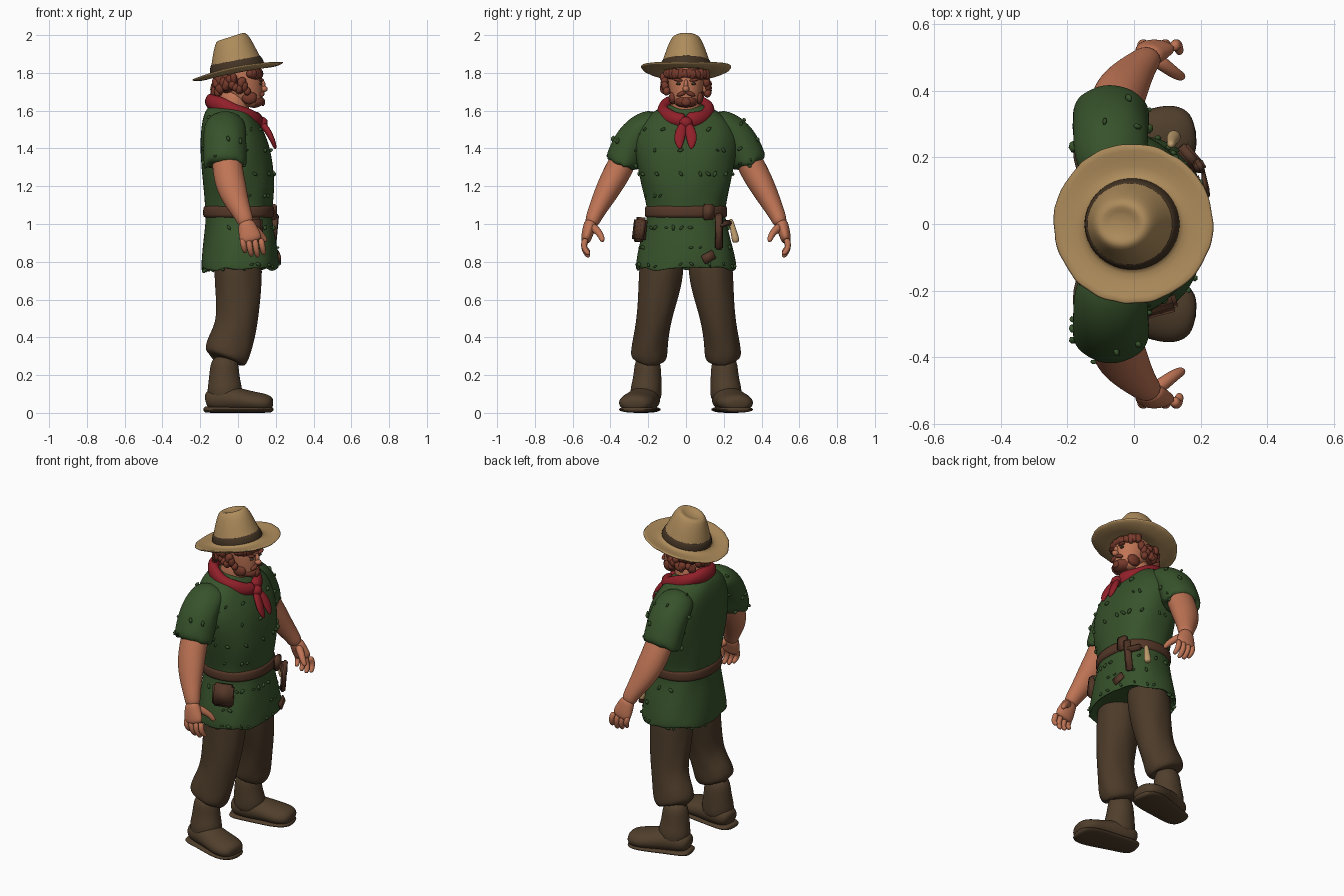
import bpy, bmesh, math, random
from mathutils import Vector, Matrix

random.seed(4)
X, Y, Z = Vector((1, 0, 0)), Vector((0, 1, 0)), Vector((0, 0, 1))


def mat(name, r, g, b):
    m = bpy.data.materials.new(name)
    m.diffuse_color = (r, g, b, 1)
    return m


GREEN = mat("tunic green", .038, .085, .024)
SKIN = mat("skin", .52, .175, .09)
STRAW = mat("straw", .42, .26, .105)
DARK = mat("dark brown", .055, .033, .017)
TROUSER = mat("trouser brown", .072, .043, .022)
BOOT = mat("boot brown", .08, .049, .025)
RED = mat("scarf red", .28, .014, .022)
HAIR = mat("auburn hair", .18, .042, .024)
LEATHER = mat("belt leather", .09, .038, .021)
CREAM = mat("cream", .5, .33, .15)


def finish(bm, name, m, sub=0):
    bmesh.ops.recalc_face_normals(bm, faces=bm.faces)
    me = bpy.data.meshes.new(name)
    bm.to_mesh(me)
    bm.free()
    ob = bpy.data.objects.new(name, me)
    bpy.context.collection.objects.link(ob)
    me.materials.append(m)
    me.polygons.foreach_set("use_smooth", [True] * len(me.polygons))
    if sub:
        ob.modifiers.new("smooth", "SUBSURF").levels = sub
        ob.modifiers["smooth"].render_levels = sub
    return ob


def tube(name, pts, m, s=1, axis=None, ref=X, n=16, sub=2, folds=0, jag=(), floor=False, power=1):
    """Loft rings (x, y, z, radius along ref, radius across); s=-1 mirrors in y."""
    bm, rings = bmesh.new(), []
    P = [Vector(p[:3]) for p in pts]
    for i, p in enumerate(pts):
        t = axis or (P[min(i + 1, len(P) - 1)] - P[max(i - 1, 0)]).normalized()
        u = (ref - t * ref.dot(t)).normalized()
        v = t.cross(u)
        ring = []
        for k in range(n):
            a = math.tau * k / n
            c, d = math.cos(a), math.sin(a)
            c, d = math.copysign(abs(c) ** power, c), math.copysign(abs(d) ** power, d)
            f = 1 + folds * math.sin(4 * a + 2.3 * i) + folds * math.sin(7 * a - 1.7 * i)
            q = P[i] + (u * c * p[3] + v * d * p[4]) * f
            if i in jag:
                q -= t * random.uniform(-.02, .02)
            if floor:
                q.z = max(q.z, 0)
            ring.append(bm.verts.new((q.x, q.y * s, q.z)))
        rings.append(ring)
    for r0, r1 in zip(rings, rings[1:]):
        for k in range(n):
            bm.faces.new((r0[k], r0[(k + 1) % n], r1[(k + 1) % n], r1[k]))
    bm.faces.new(rings[0])
    bm.faces.new(rings[-1])
    return finish(bm, name, m, sub)


def blobs(name, items, m, div=2):
    """Ellipsoids in one object: (location, radii, rotation matrix)."""
    bm = bmesh.new()
    for loc, rad, rot in items:
        M = Matrix.Translation(loc) @ rot.to_4x4() @ Matrix.Diagonal((*rad, 1))
        bmesh.ops.create_icosphere(bm, subdivisions=div, radius=1, matrix=M)
    return finish(bm, name, m)


def box(name, loc, size, m, rot=(0, 0, 0)):
    bm = bmesh.new()
    bmesh.ops.create_cube(bm, size=1, matrix=Matrix.Diagonal((*size, 1)))
    bmesh.ops.bevel(bm, geom=bm.edges[:], offset=min(size) * .25, segments=2, affect="EDGES")
    ob = finish(bm, name, m)
    ob.location, ob.rotation_euler = loc, rot
    return ob


I3 = Matrix.Identity(3)

# tunic with ragged hem, hollow below
tunic = tube("tunic", [(.01, 0, .80, .16, .2), (.01, 0, .78, .19, .25), (.01, 0, .745, .208, .272), (.01, 0, .82, .204, .262),
    (.01, 0, .93, .19, .235), (.005, 0, 1.03, .175, .207), (.003, 0, 1.1, .178, .207), (.005, 0, 1.2, .19, .236),
    (-.005, 0, 1.33, .192, .262), (-.02, 0, 1.45, .178, .278), (-.045, 0, 1.55, .148, .24),
    (-.055, 0, 1.61, .115, .15), (-.06, 0, 1.64, .07, .08)], GREEN, axis=Z, n=36, folds=.012, jag=(2,), power=.88)
clothes = [tunic]

for s, side in ((1, "left"), (-1, "right")):
    # sleeve, arm and hand
    clothes.append(tube(side + "_sleeve", [(-.06, .13, 1.54, .09, .07), (-.07, .21, 1.52, .112, .088), (-.07, .28, 1.45, .116, .1),
        (-.07, .32, 1.36, .116, .098), (-.068, .342, 1.3, .116, .098), (-.068, .337, 1.315, .09, .08)],
        GREEN, s, n=20, folds=.015, jag=(4,)))
    tube(side + "_arm", [(-.062, .30, 1.4, .08, .07), (-.055, .36, 1.28, .082, .075), (-.035, .41, 1.19, .082, .068),
        (.0, .457, 1.1, .062, .053), (.035, .492, 1.03, .045, .042), (.045, .502, .99, .043, .035)], SKIN, s)
    tube(side + "_palm", [(.04, .50, 1.02, .04, .035), (.05, .512, .98, .05, .035), (.062, .525, .94, .06, .03),
        (.072, .532, .9, .058, .025)], SKIN, s)
    for k in range(4):
        x, l = .022 + .033 * k, (.8, 1, 1.05, .92)[k]
        tube(side + "_finger", [(x, .53, .925, .018, .02), (x + .006, .543, .925 - .04 * l, .018, .018),
            (x + .012, .533, .925 - .073 * l, .016, .016), (x + .018, .51, .925 - .096 * l, .013, .013)], SKIN, s, n=8)
    tube(side + "_thumb", [(.06, .50, .99, .026, .026), (.1, .47, .965, .022, .022), (.13, .448, .935, .019, .018),
        (.15, .44, .905, .013, .013)], SKIN, s, n=8)
    # trouser leg gathered over the boot
    tube(side + "_trouser_leg", [(.0, .12, .88, .13, .12), (.003, .134, .7, .125, .117), (.0, .16, .56, .117, .1),
        (-.012, .177, .45, .11, .09), (-.045, .19, .36, .122, .095), (-.06, .197, .305, .122, .1),
        (-.065, .2, .275, .1, .085), (-.07, .2, .285, .06, .06)], TROUSER, s, folds=.022, n=24)
    # boot shaft, cuff, foot and sole
    tube(side + "_boot_shaft", [(-.07, .203, .31, .072, .068), (-.073, .203, .2, .08, .074), (-.07, .21, .14, .092, .083),
        (-.07, .212, .11, .095, .085), (-.07, .212, .05, .085, .08)], BOOT, s, folds=.012)
    tube(side + "_boot_foot", [(-.172, .20, .06, .04, .045), (-.14, .204, .07, .062, .073), (-.05, .22, .075, .075, .085),
        (.03, .245, .065, .06, .09), (.1, .262, .055, .055, .1), (.155, .272, .05, .05, .085),
        (.185, .276, .045, .03, .05)], BOOT, s, ref=Z, floor=True)
    tube(side + "_boot_sole", [(-.183, .20, .018, .017, .05), (-.15, .204, .018, .018, .08), (-.05, .225, .018, .018, .085),
        (.06, .25, .018, .018, .1), (.14, .27, .018, .018, .098), (.188, .276, .018, .017, .055)], BOOT, s, ref=Z, floor=True)

# leaf scraps caught on the cloth
scraps = []
for ob, count in zip(clothes, (75, 16, 16)):
    faces = [p for p in ob.data.polygons if p.area < .01 and (ob is not tunic or
             (p.normal.x > random.uniform(-.5, .4) and p.center.z < 1.55))]
    for p in random.sample(faces, min(count, len(faces))):
        rot = p.normal.to_track_quat("Z", "Y").to_matrix() @ Matrix.Rotation(random.random() * 6, 3, "Z")
        r = random.uniform(.007, .013)
        scraps.append((p.center + p.normal * .003, (r * 1.5, r * .8, r), rot))
blobs("leaf_scraps", scraps, GREEN, 1)

# belt, buckle and hanging gear
tube("belt", [(.004, 0, 1.03, .17, .2), (.004, 0, 1.035, .19, .22), (.004, 0, 1.065, .19, .219),
    (.004, 0, 1.095, .188, .219), (.004, 0, 1.1, .17, .2)], LEATHER, axis=Z, n=32, power=.88, sub=1)
box("buckle", (.186, .12, 1.063), (.03, .06, .085), LEATHER, (0, 0, .25))
box("belt_strap", (.19, .175, .96), (.03, .04, .19), LEATHER, (.05, .08, .5))
box("strap_loop", (.17, .2, 1.0), (.04, .09, .03), LEATHER, (.2, 0, .7))
box("tunic_patch", (.215, .12, .825), (.012, .07, .05), LEATHER, (.5, -.08, .2))
box("pouch", (.07, -.245, .97), (.12, .05, .13), LEATHER, (-.12, 0, .25))
tube("tool_handle", [(.11, .235, 1.03, .014, .014), (.115, .25, .97, .016, .016), (.12, .262, .92, .024, .022),
    (.12, .265, .9, .018, .018)], CREAM, n=10)

# neck, head and face
tube("neck", [(-.04, 0, 1.54, .1, .1), (-.02, 0, 1.62, .08, .08), (-.01, 0, 1.72, .08, .08)], SKIN)
tube("head", [(.07, 0, 1.618, .04, .045), (.055, 0, 1.64, .075, .07), (.032, 0, 1.69, .1, .088),
    (.022, 0, 1.75, .11, .097), (.01, 0, 1.81, .115, .1), (0, 0, 1.86, .08, .07)], SKIN, axis=Z)
blobs("nose", [((.135, 0, 1.715), (.023, .018, .018), I3), ((.128, 0, 1.735), (.018, .012, .03), I3)], SKIN)
blobs("ears", [((.015, s * .1, 1.72), (.02, .014, .032), I3) for s in (1, -1)], SKIN)
blobs("eyes", [((.122, s * .04, 1.742), (.009, .013, .007), I3) for s in (1, -1)], DARK)
blobs("brows", [((.124, s * .042, 1.762), (.014, .026, .008), Matrix.Rotation(s * .15, 3, "X")) for s in (1, -1)], HAIR)
blobs("beard", [((.085, 0, 1.65), (.056, .062, .036), I3), ((.132, 0, 1.645), (.012, .025, .022), I3)]
    + [((.06, s * .07, 1.668), (.042, .022, .036), I3) for s in (1, -1)]
    + [((.126, s * .022, 1.69), (.016, .03, .012), Matrix.Rotation(-s * .4, 3, "X")) for s in (1, -1)], HAIR)

# shaggy hair below the hat
locks = [((-.045, 0, 1.755), (.095, .115, .07), I3)]
for k in range(60):
    a = math.tau * k / 60 + random.uniform(-.05, .05)
    c, d = math.cos(a), math.sin(a)
    front = c > .5
    z = 1.795 if front else random.uniform(1.685, 1.77) + .03 * max(c, 0)
    r = .125 if front else .118
    locks.append(((-.01 + r * c, r * d, z), (.02, .02, random.uniform(.02, .034)),
                  Matrix.Rotation(random.uniform(-.6, .6), 3, "X")))
blobs("hair", locks, HAIR)

# scarf: tilted loop, knot and two tails
loop = []
for k in range(19):
    a = math.tau * k / 18
    loop.append((-.02 + .125 * math.cos(a), .122 * math.sin(a), 1.598 - .052 * math.cos(a),
                 .043 + .005 * math.sin(5 * a), .034))
tube("scarf_loop", loop, RED, ref=Z, n=12, sub=1, folds=.04)
blobs("scarf_knot", [((.125, 0, 1.535), (.034, .036, .034), I3)], RED)
for y in (-.035, .03):
    tube("scarf_tail", [(.125, y * .3, 1.535, .02, .02), (.16, y * .8, 1.49, .018, .032), (.185, y * 1.1, 1.44, .015, .03),
        (.2, y * .9, 1.395, .008, .008)], RED, n=10)

# straw hat: brim and pinched crown, tilted back
tilt = (0, -math.radians(11), 0)
hat = tube("straw_hat", [(0, 0, .012, .1, .1), (0, 0, -.004, .14, .14), (0, 0, -.006, .2, .2), (0, 0, .002, .247, .243),
    (0, 0, .016, .25, .246), (0, 0, .012, .2, .2), (0, 0, .018, .15, .143), (0, 0, .035, .14, .132),
    (0, 0, .1, .12, .113), (0, 0, .165, .098, .088), (-.002, 0, .195, .08, .07), (-.002, 0, .197, .06, .05),
    (-.002, 0, .182, .035, .03)], STRAW, axis=Z, n=64, sub=1)
for v in hat.data.vertices:
    r = math.hypot(v.co.x, v.co.y)
    if r > .15:
        v.co.z += .025 * (v.co.y / .25) ** 2
    if r > .24:  # frayed rim
        f = random.uniform(.97, 1.01)
        v.co.x, v.co.y = v.co.x * f, v.co.y * f
    if v.co.z > .15:
        v.co.z += .12 * v.co.x
band = tube("hat_band", [(0, 0, .02, .13, .12), (0, 0, .02, .15, .142), (0, 0, .045, .143, .135), (0, 0, .07, .135, .127),
    (0, 0, .072, .12, .11)], DARK, axis=Z, n=32, sub=1)
for ob in (hat, band):
    ob.location, ob.rotation_euler = (0, 0, 1.8), tilt
